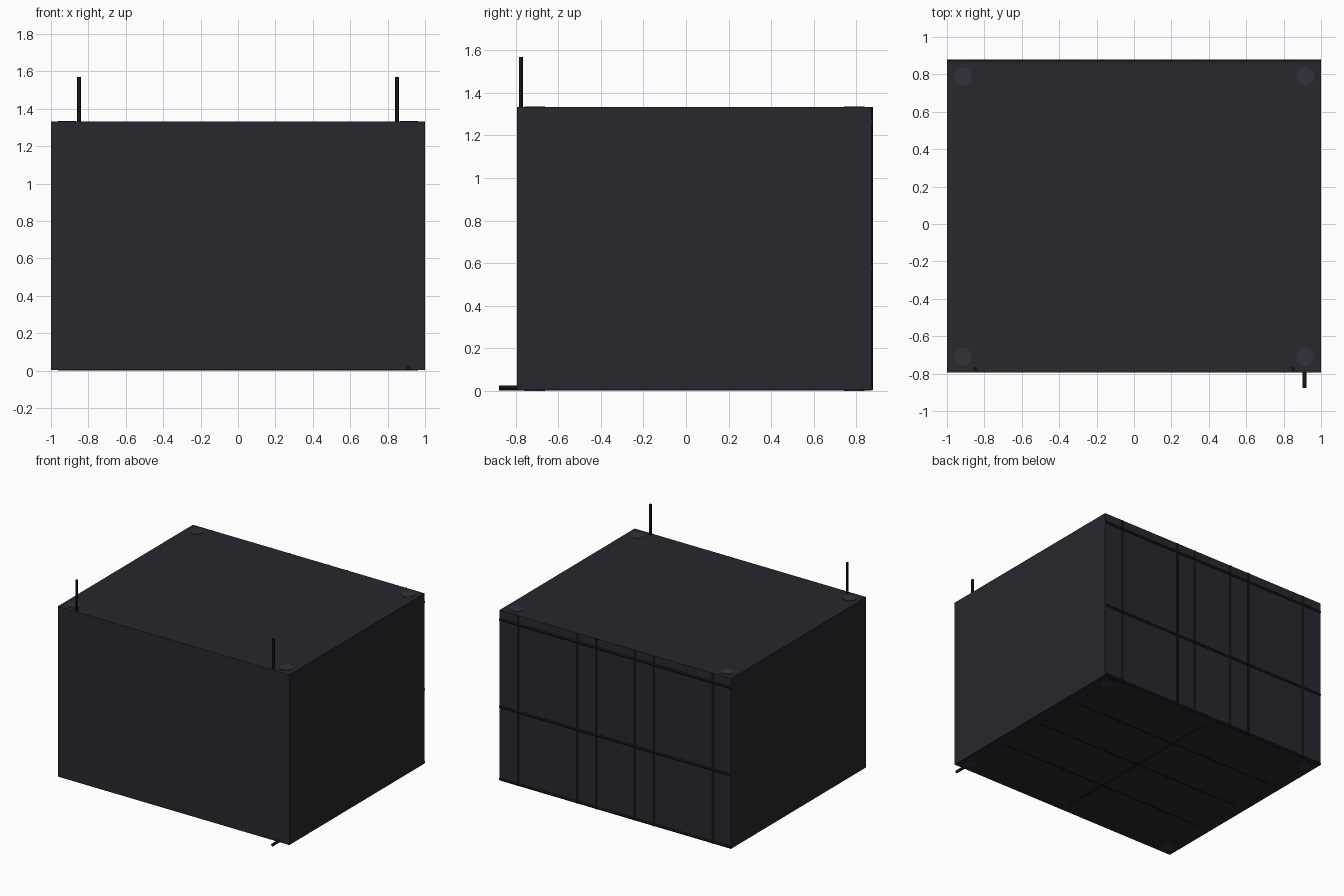
import bpy
from mathutils import Vector

if "Cube" in bpy.data.objects:
    bpy.data.objects.remove(bpy.data.objects["Cube"])


def material(name, r, g, b):
    m = bpy.data.materials.new(name)
    m.diffuse_color = (r, g, b, 1)
    m.use_nodes = True
    m.node_tree.nodes["Principled BSDF"].inputs["Base Color"].default_value = m.diffuse_color
    return m


SHELL = material("shell_dark", 0.02, 0.02, 0.028)
ROD = material("rod_black", 0.008, 0.008, 0.009)
DISC = material("disc_grey", 0.032, 0.032, 0.045)

X, YF, YB, H, T = 1.0, -0.795, 0.872, 1.333, 0.012


def box(name, lo, hi, mat):
    lo, hi = Vector(lo), Vector(hi)
    bpy.ops.mesh.primitive_cube_add(size=1, location=(lo + hi) / 2)
    o = bpy.context.object
    o.name = name
    o.scale = hi - lo
    bpy.ops.object.transform_apply(location=False, rotation=False, scale=True)
    o.data.materials.append(mat)


def rod(name, a, b, r, mat=ROD, sides=12):
    a, b = Vector(a), Vector(b)
    d = b - a
    bpy.ops.mesh.primitive_cylinder_add(vertices=sides, radius=r, depth=d.length,
                                        location=(a + b) / 2,
                                        rotation=d.to_track_quat('Z', 'Y').to_euler())
    o = bpy.context.object
    o.name = name
    o.data.materials.append(mat)
    bpy.ops.object.shade_smooth_by_angle()


# Enclosure panels
box("floor_panel", (-X, YF, 0.004), (X, YB, 0.016), SHELL)
box("roof_panel", (-X, YF, H - T), (X, YB, H), SHELL)
box("front_panel", (-X, YF, 0.004), (X, YF + T, H), SHELL)
box("back_panel", (-X, YB - T, 0.004), (X, YB, H), SHELL)
for s, side in ((-1, "left"), (1, "right")):
    a, b = sorted((s * X, s * (X - T)))
    box(side + "_panel", (a, YF, 0.004), (b, YB, H), SHELL)

# Back framework: three rails and six uprights
for z in (0.014, 0.58, 1.262):
    rod("back_rail", (-X, YB - 0.004, z), (X, YB - 0.004, z), 0.011)
for x in (0.84, 0.33, 0.165):
    for s in (-1, 1):
        rod("back_upright", (s * x, YB - 0.004, 0.004), (s * x, YB - 0.004, H), 0.01)

# Tall front poles rising through the roof
for s in (-1, 1):
    rod("front_pole", (s * 0.85, -0.775, 0.01), (s * 0.85, -0.775, 1.57), 0.01)

# Floor rod projecting out of the front
rod("floor_rod", (0.912, -0.878, 0.013), (0.912, YB, 0.013), 0.011)

# Seams under the floor
rod("floor_seam_long", (0, -0.72, 0.009), (0, 0.8, 0.009), 0.008)
for y in (-0.35, 0.04, 0.43):
    rod("floor_seam_cross", (-0.9, y, 0.009), (0.9, y, 0.009), 0.008)

# Corner discs on the roof and matching feet
for s in (-1, 1):
    for y in (-0.71, 0.79):
        rod("roof_disc", (s * 0.915, y, H - 0.005), (s * 0.915, y, H + 0.003), 0.048, DISC, 32)
        rod("corner_foot", (s * 0.915, y, 0), (s * 0.915, y, 0.01), 0.048, DISC, 32)
